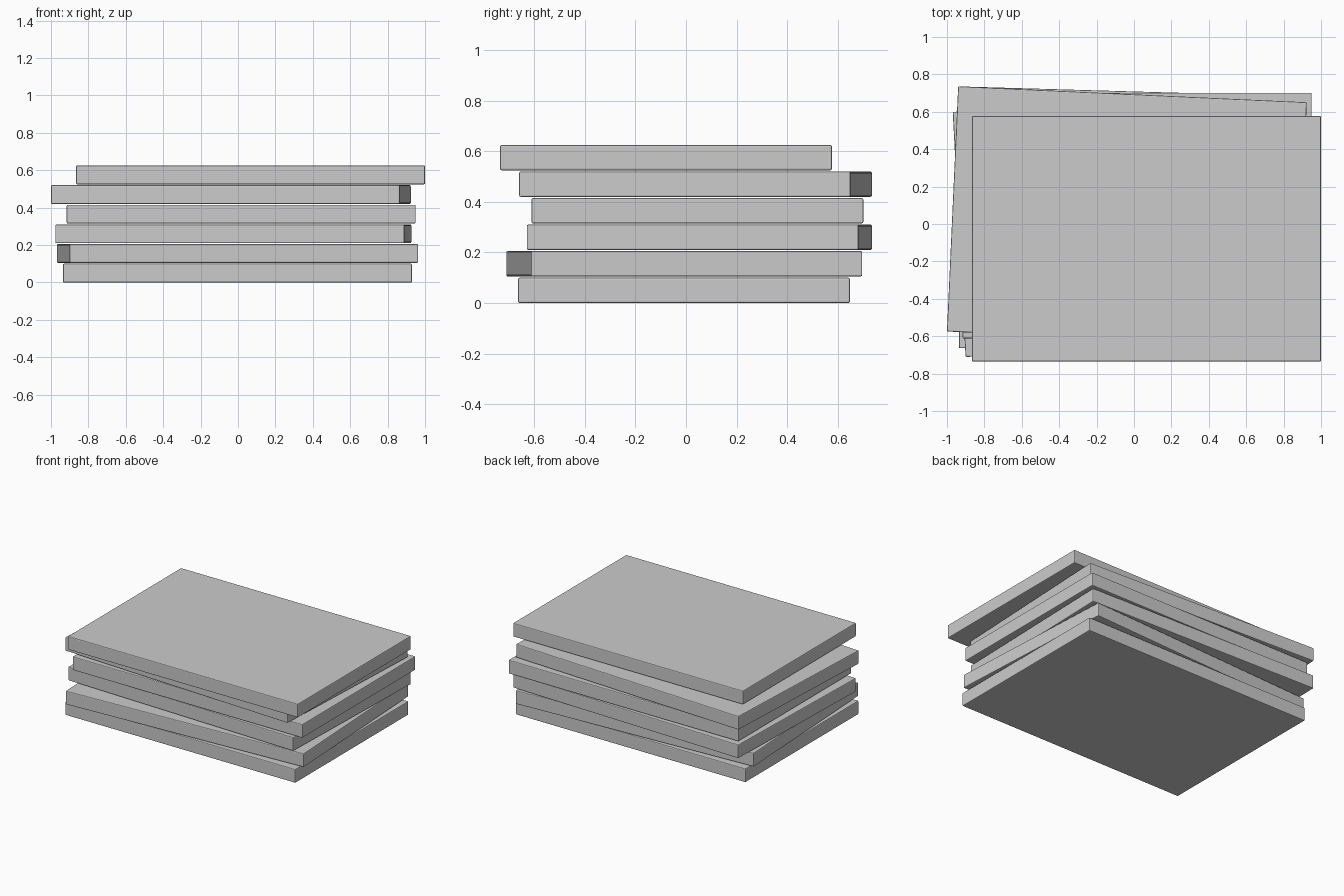
import bpy
import math

if "Cube" in bpy.data.objects:
    bpy.data.objects.remove(bpy.data.objects["Cube"])

WIDTH, DEPTH, THICK, PITCH = 1.866, 1.312, 0.1, 0.105

# Each slab, bottom to top: centre x, centre y, turn in degrees
slabs = [
    (-0.003, -0.008, 0.0),
    (-0.003, -0.007, 3.0),
    (-0.025, 0.053, -1.65),
    (0.017, 0.045, 0.0),
    (-0.038, 0.038, -2.62),
    (0.067, -0.079, 0.0),
]


def add_slab(level, x, y, turn):
    z = level * PITCH + THICK / 2
    bpy.ops.mesh.primitive_cube_add(size=1, location=(x, y, z))
    slab = bpy.context.object
    slab.name = f"stacked_slab_{level + 1}"
    slab.scale = (WIDTH, DEPTH, THICK)
    bpy.ops.object.transform_apply(location=False, rotation=False, scale=True)
    slab.rotation_euler.z = math.radians(turn)
    # Narrow edge chamfer
    bevel = slab.modifiers.new("edge_bevel", 'BEVEL')
    bevel.width = 0.006
    bevel.segments = 2


for level, (x, y, turn) in enumerate(slabs):
    add_slab(level, x, y, turn)
